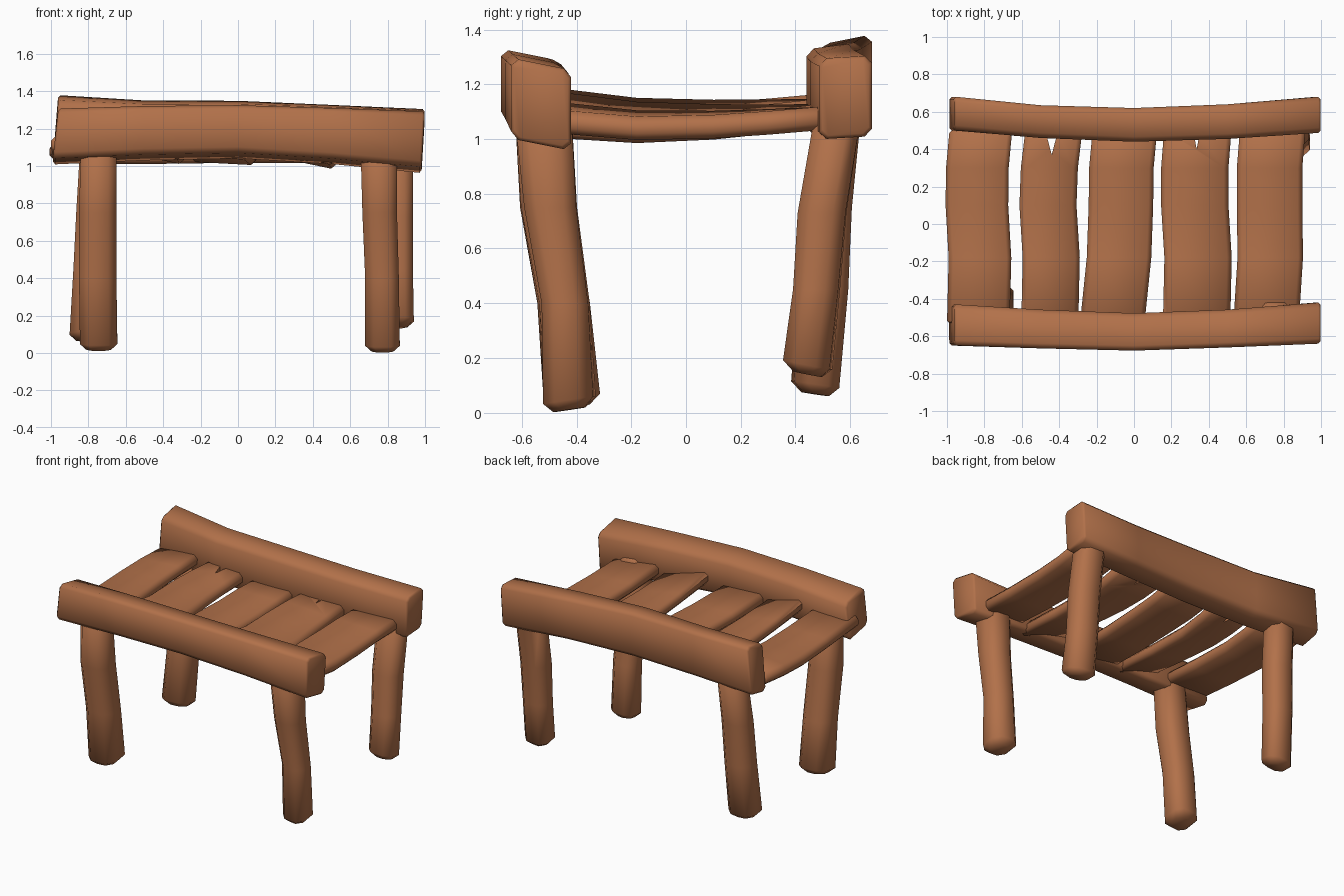
import bpy, bmesh, math
from mathutils import Vector

if "Cube" in bpy.data.objects:
    bpy.data.objects.remove(bpy.data.objects["Cube"])

wood = bpy.data.materials.new("brown wood")
wood.diffuse_color = (0.445, 0.165, 0.068, 1)
wood.use_nodes = True
wood.node_tree.nodes["Principled BSDF"].inputs["Base Color"].default_value = wood.diffuse_color


def finish(ob):
    ob.data.materials.append(wood)
    bpy.ops.object.select_all(action='DESELECT')
    ob.select_set(True)
    bpy.context.view_layer.objects.active = ob
    bpy.ops.object.shade_smooth_by_angle(angle=math.radians(52))


def beam(name, axis, stations, c, shear=(0, 0), tilt=(0, 0), cap=0.02):
    """Loft a chamfered rectangle; station = (t, u0, u1, v0, v1) along the axis."""
    bm = bmesh.new()
    n = len(stations)
    # shrunken rings at both ends soften the sawn edges
    rings = []
    for i, (t, *e) in enumerate(stations):
        f = i / (n - 1)
        s = shear[0] + (shear[1] - shear[0]) * f
        k = tilt[0] if i == 0 else tilt[1] if i == n - 1 else 0
        if i == 0:
            rings += [(t, e, s, k, cap), (t + cap, e, s, k, 0)]
        elif i == n - 1:
            rings += [(t - cap, e, s, k, 0), (t, e, s, k, cap)]
        else:
            rings.append((t, e, s, k, 0))
    loops = []
    for t, (u0, u1, v0, v1), s, k, inset in rings:
        uc, vc = (u0 + u1) / 2, (v0 + v1) / 2
        a, b = (u1 - u0) / 2 - inset, (v1 - v0) / 2 - inset
        d = c * 0.8 if inset else c
        pts = [(a - d, -b), (a, d - b), (a, b - d), (a - d, b),
               (d - a, b), (-a, b - d), (-a, d - b), (d - a, -b)]
        loop = []
        for u, v in pts:
            tt, U, V = t + k * v, uc + u, vc + v + s * u
            co = {'x': (tt, U, V), 'y': (U, tt, V), 'z': (U, V, tt)}[axis]
            loop.append(bm.verts.new(co))
        loops.append(loop)
    for p, q in zip(loops, loops[1:]):
        for i in range(8):
            j = (i + 1) % 8
            bm.faces.new((p[i], p[j], q[j], q[i]))
    bm.faces.new(loops[0])
    bm.faces.new(loops[-1])
    bmesh.ops.recalc_face_normals(bm, faces=bm.faces)
    me = bpy.data.meshes.new(name)
    bm.to_mesh(me)
    bm.free()
    ob = bpy.data.objects.new(name, me)
    bpy.context.collection.objects.link(ob)
    finish(ob)
    return ob


# long side rails
beam("front_rail", 'x', [
    (-0.975, -0.65, -0.43, 1.025, 1.29),
    (-0.50, -0.665, -0.458, 1.045, 1.305),
    (0.00, -0.677, -0.477, 1.055, 1.31),
    (0.50, -0.66, -0.458, 1.025, 1.295),
    (0.99, -0.64, -0.42, 0.98, 1.275)], 0.027, (-0.2, -0.2), (0.11, 0.06), 0.012)
beam("back_rail", 'x', [
    (-0.975, 0.50, 0.68, 1.025, 1.365),
    (-0.50, 0.46, 0.635, 1.02, 1.34),
    (0.00, 0.44, 0.62, 1.025, 1.34),
    (0.50, 0.455, 0.64, 1.02, 1.32),
    (0.99, 0.487, 0.68, 1.005, 1.30)], 0.027, (0.2, 0.06), (0.08, 0.06), 0.012)

# front legs lean inward towards the floor
beam("front_left_leg", 'z', [
    (0.02, -0.845, -0.645, -0.515, -0.32),
    (0.40, -0.85, -0.65, -0.54, -0.355),
    (0.75, -0.85, -0.65, -0.605, -0.41),
    (1.12, -0.84, -0.65, -0.625, -0.44)], 0.045, (0.1, 0), (0.15, 0), 0.035)
beam("front_right_leg", 'z', [
    (0.01, 0.68, 0.865, -0.518, -0.335),
    (0.40, 0.68, 0.86, -0.525, -0.355),
    (0.75, 0.665, 0.85, -0.59, -0.40),
    (1.15, 0.655, 0.85, -0.63, -0.42)], 0.045, (-0.1, 0), (0.15, 0), 0.035)

# shorter back legs
beam("back_left_leg", 'z', [
    (0.067, -0.90, -0.70, 0.39, 0.555),
    (0.45, -0.88, -0.69, 0.415, 0.59),
    (0.75, -0.865, -0.675, 0.43, 0.605),
    (1.12, -0.845, -0.66, 0.47, 0.64)], 0.045, (0.1, 0), (-0.15, 0), 0.035)
beam("back_right_leg", 'z', [
    (0.14, 0.745, 0.94, 0.36, 0.53),
    (0.45, 0.74, 0.935, 0.395, 0.56),
    (0.73, 0.74, 0.935, 0.41, 0.585),
    (1.12, 0.74, 0.935, 0.47, 0.64)], 0.045, (-0.1, 0), (-0.2, 0), 0.035)

# five sagging slats: x centre at front, middle, back; width; base height; roll
slats = [(-0.832, -0.835, -0.82, 0.335, 1.05, (-0.02, 0.12)),
         (-0.45, -0.455, -0.43, 0.305, 1.05, (-0.28, 0.0)),
         (-0.115, -0.065, -0.05, 0.345, 1.025, (-0.08, 0.03)),
         (0.335, 0.33, 0.34, 0.36, 1.03, (-0.28, 0.0)),
         (0.707, 0.73, 0.74, 0.35, 1.02, (-0.1, 0.0))]
for i, (xf, xm, xb, w, z, roll) in enumerate(slats):
    h, r = w / 2, 0.086
    st = []
    for y, x, dz in [(-0.53, xf, 0.02), (-0.18, (xf + xm) / 2 + 0.01, -0.012),
                     (0.1, xm - 0.005, -0.01), (0.3, (xm + xb) / 2 - 0.01, 0),
                     (0.50, xb, 0.012)]:
        st.append((y, x - h, x + h, z + dz, z + dz + r))
    ob = beam("slat_%d" % (i + 1), 'y', st, 0.025, roll, (0, 0), 0.012)
    # splits in the ends of two slats
    if i in (1, 3):
        x0, y0, hw = ((-0.44, 0.37, 0.05), (0.335, 0.40, 0.03))[i == 3]
        bm = bmesh.new()
        tri = [bm.verts.new((x0 + dx, y, 0.9)) for dx, y in
               [(0, y0), (hw, 0.56), (-hw, 0.56)]]
        f = bm.faces.new(tri)
        ext = bmesh.ops.extrude_face_region(bm, geom=[f])
        bmesh.ops.translate(bm, vec=Vector((0, 0, 0.4)), verts=[
            v for v in ext['geom'] if isinstance(v, bmesh.types.BMVert)])
        bmesh.ops.recalc_face_normals(bm, faces=bm.faces)
        me = bpy.data.meshes.new("split_cutter")
        bm.to_mesh(me)
        bm.free()
        cut = bpy.data.objects.new("split_cutter", me)
        bpy.context.collection.objects.link(cut)
        mod = ob.modifiers.new("split", 'BOOLEAN')
        mod.object = cut
        mod.operation = 'DIFFERENCE'
        mod.solver = 'EXACT'
        bpy.context.view_layer.objects.active = ob
        bpy.ops.object.modifier_move_to_index(modifier=mod.name, index=0)
        bpy.ops.object.modifier_apply(modifier=mod.name)
        bpy.data.objects.remove(cut)
